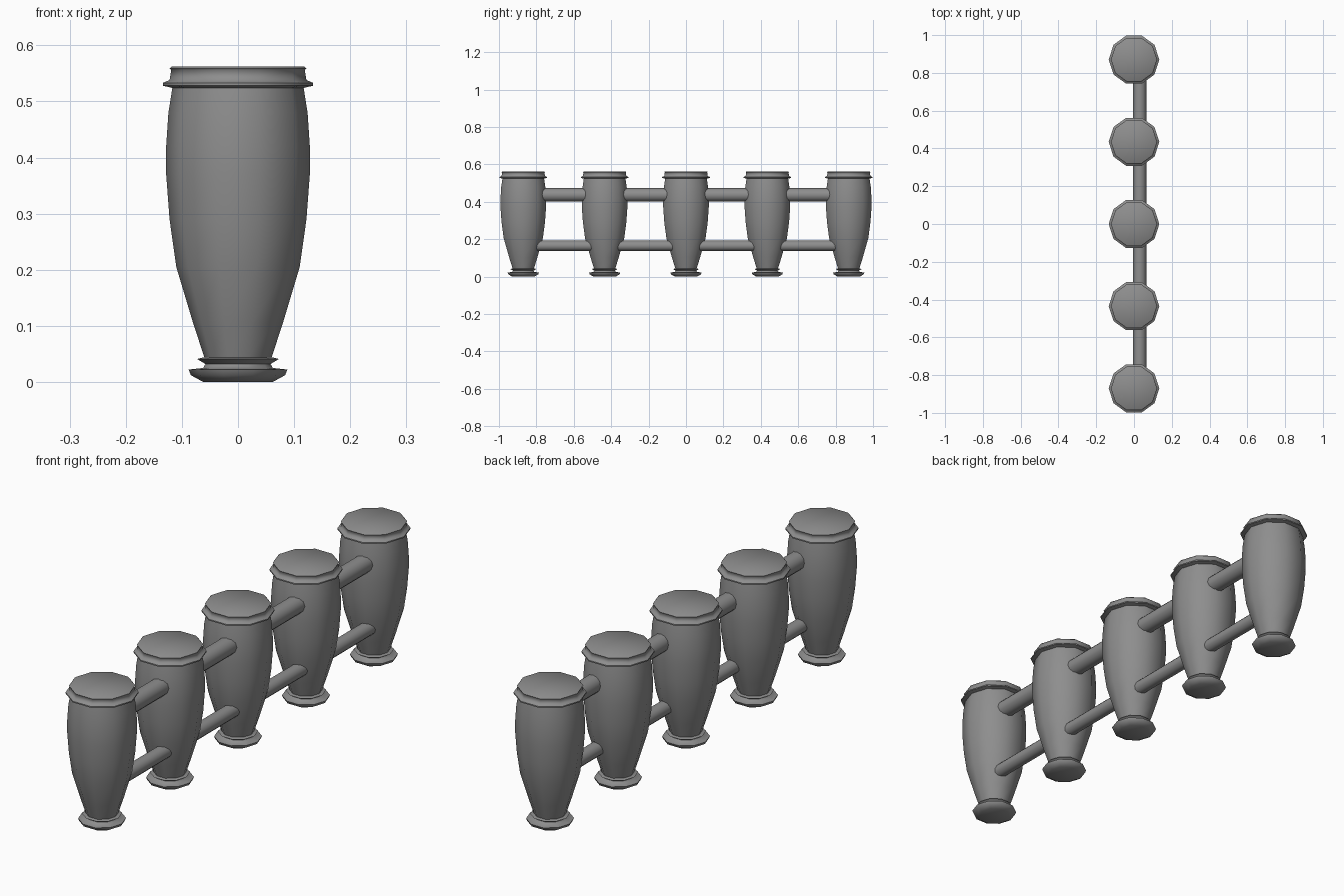
import bpy, bmesh, math

if "Cube" in bpy.data.objects:
    bpy.data.objects.remove(bpy.data.objects["Cube"])

SIDES = 10

# Dark grey finish shared by every part
grey = bpy.data.materials.new("dark_grey")
grey.diffuse_color = (0.27, 0.27, 0.27, 1)
grey.use_nodes = True
grey.node_tree.nodes["Principled BSDF"].inputs["Base Color"].default_value = grey.diffuse_color


def finish(obj):
    obj.data.materials.append(grey)
    bpy.ops.object.select_all(action='DESELECT')
    obj.select_set(True)
    bpy.context.view_layer.objects.active = obj
    bpy.ops.object.shade_smooth_by_angle(angle=math.radians(60))


def lathe(name, profile, y):
    """Closed turned solid from (radius, height) points."""
    bm = bmesh.new()
    rings = []
    for r, z in profile:
        rings.append([bm.verts.new((r * math.cos(2 * math.pi * i / SIDES),
                                    r * math.sin(2 * math.pi * i / SIDES), z))
                      for i in range(SIDES)])
    for a, b in zip(rings, rings[1:]):
        for i in range(SIDES):
            j = (i + 1) % SIDES
            bm.faces.new((a[i], a[j], b[j], b[i]))
    bm.faces.new(rings[0][::-1])
    bm.faces.new(rings[-1])
    mesh = bpy.data.meshes.new(name)
    bm.to_mesh(mesh)
    bm.free()
    obj = bpy.data.objects.new(name, mesh)
    obj.location.y = y
    bpy.context.collection.objects.link(obj)
    finish(obj)


def bar(name, radius, z, y0, y1):
    bpy.ops.mesh.primitive_cylinder_add(vertices=12, radius=radius, depth=y1 - y0,
                                        location=(0.03, (y0 + y1) / 2, z),
                                        rotation=(math.pi / 2, 0, 0))
    obj = bpy.context.object
    obj.name = name
    finish(obj)


# Drum: flared foot, ankle ring, bulging barrel, rim hoop and head
drum_profile = [
    (0.062, 0.0), (0.084, 0.012), (0.088, 0.022), (0.062, 0.025),
    (0.058, 0.032), (0.073, 0.041), (0.060, 0.044),
    (0.080, 0.105), (0.110, 0.205), (0.122, 0.290), (0.128, 0.370),
    (0.128, 0.420), (0.124, 0.480), (0.117, 0.524),
    (0.134, 0.528), (0.134, 0.533), (0.122, 0.538),
    (0.119, 0.556), (0.122, 0.559), (0.118, 0.562),
]

ys = [-0.87, -0.435, 0.0, 0.435, 0.87]
for n, y in enumerate(ys):
    lathe(f"drum_{n + 1}", drum_profile, y)

# Connecting bars between neighbouring drums, ends buried in the barrels
for n, (a, b) in enumerate(zip(ys, ys[1:])):
    bar(f"upper_bar_{n + 1}", 0.036, 0.437, a + 0.07, b - 0.07)
    bar(f"lower_bar_{n + 1}", 0.028, 0.165, a + 0.05, b - 0.05)
